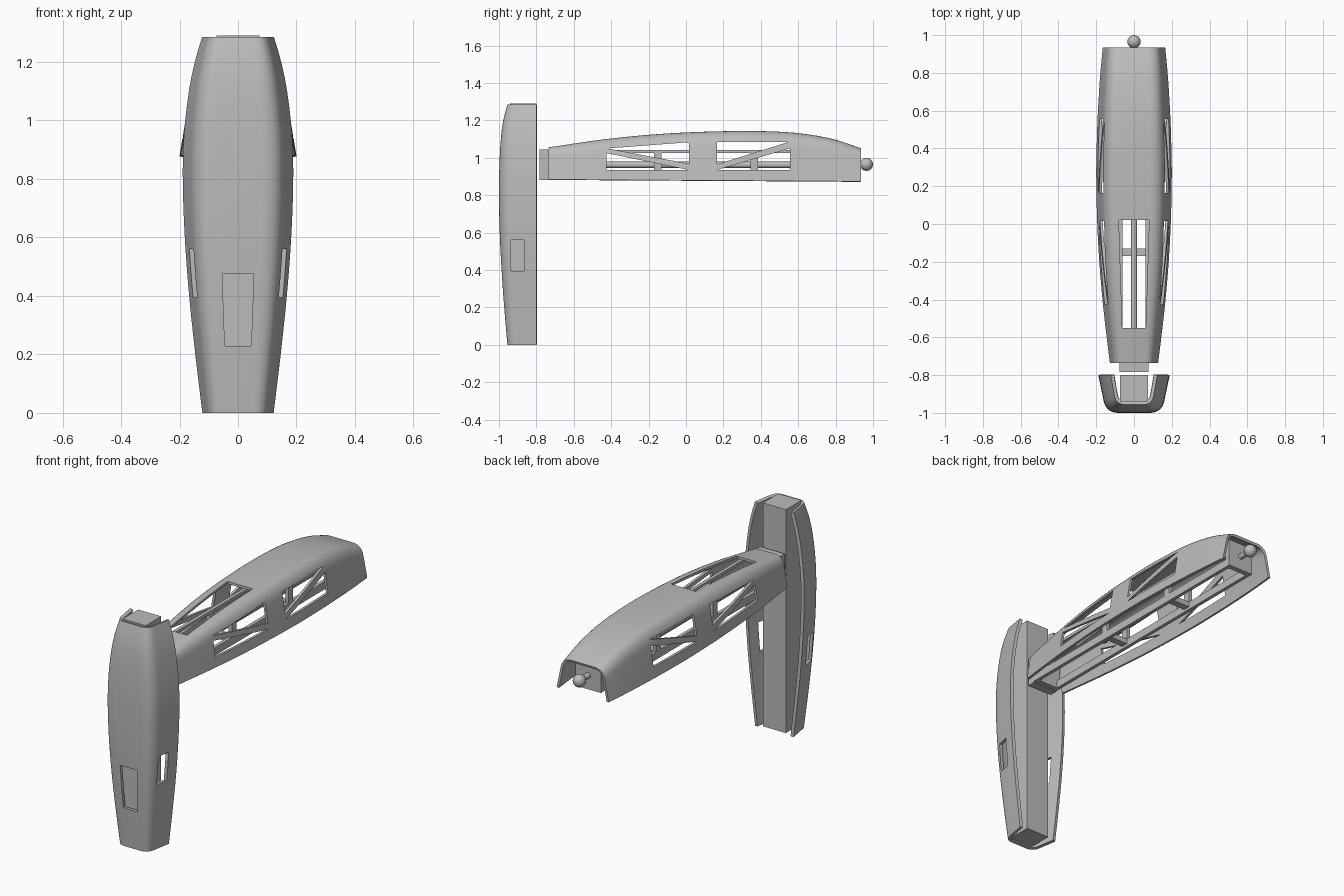
import bpy, bmesh, math
from mathutils import Vector

if "Cube" in bpy.data.objects:
    bpy.data.objects.remove(bpy.data.objects["Cube"])

grey = bpy.data.materials.new("plain_grey")
grey.diffuse_color = (0.5, 0.5, 0.5, 1)
grey.use_nodes = True
grey.node_tree.nodes["Principled BSDF"].inputs["Base Color"].default_value = grey.diffuse_color


def make(name, bm):
    me = bpy.data.meshes.new(name)
    bm.to_mesh(me)
    bm.free()
    ob = bpy.data.objects.new(name, me)
    bpy.context.collection.objects.link(ob)
    me.materials.append(grey)
    return ob


def box(name, x, y, z):
    bm = bmesh.new()
    bmesh.ops.create_cube(bm, size=1)
    for v in bm.verts:
        v.co = Vector([a + (b - a) * (c + 0.5) for (a, b), c in zip((x, y, z), v.co)])
    return make(name, bm)


def smooth(ob, angle=35):
    bpy.ops.object.select_all(action='DESELECT')
    ob.select_set(True)
    bpy.context.view_layer.objects.active = ob
    bpy.ops.object.shade_smooth_by_angle(angle=math.radians(angle))


def curve(table, t, k):
    """Smooth interpolation of column k at station t."""
    n = len(table)
    i = 0
    while i < n - 2 and t > table[i + 1][0]:
        i += 1

    def slope(j):
        a, b = table[max(j - 1, 0)], table[min(j + 1, n - 1)]
        return (b[k] - a[k]) / (b[0] - a[0])
    a, b = table[i], table[i + 1]
    h = b[0] - a[0]
    u = (t - a[0]) / h
    return ((2*u**3 - 3*u*u + 1) * a[k] + (u**3 - 2*u*u + u) * h * slope(i)
            + (3*u*u - 2*u**3) * b[k] + (u**3 - u*u) * h * slope(i + 1))


def section(w, d):
    """Rounded U: open edge half-width w, depth d."""
    a, c = Vector((w, 0)), Vector((w * 0.78, d))
    p, q = c.lerp(a, 0.32), c.lerp(Vector((0, d * 1.0)), 0.45)
    half = [a, a.lerp(p, 0.5)]
    for i in range(9):
        u = i / 8
        half.append(p * (1-u)**2 + c * 2*u*(1-u) + q * u*u)
    return half + [Vector((-v.x, v.y)) for v in reversed(half)]


def shell(name, table, place, outward, thick, steps=28):
    bm = bmesh.new()
    t0, t1 = table[0][0], table[-1][0]
    rows = []
    for s in range(steps + 1):
        t = t0 + (t1 - t0) * s / steps
        rows.append([bm.verts.new(place(t, p.x, p.y))
                     for p in section(curve(table, t, 1), curve(table, t, 2))])
    for r, q in zip(rows, rows[1:]):
        for i in range(len(r) - 1):
            bm.faces.new((r[i], r[i+1], q[i+1], q[i]))
    bm.normal_update()
    total = sum((f.normal * f.calc_area() for f in bm.faces), Vector())
    if total.dot(Vector(outward)) < 0:
        bmesh.ops.reverse_faces(bm, faces=bm.faces[:])
    ob = make(name, bm)
    m = ob.modifiers.new("wall", 'SOLIDIFY')
    m.thickness, m.offset = thick, -1
    return ob


def prism(points, to3d, lo, hi):
    bm = bmesh.new()
    a = [bm.verts.new(to3d(u, v, lo)) for u, v in points]
    b = [bm.verts.new(to3d(u, v, hi)) for u, v in points]
    n = len(points)
    bm.faces.new(a)
    bm.faces.new(b)
    for i in range(n):
        bm.faces.new((a[i], a[(i+1) % n], b[(i+1) % n], b[i]))
    bmesh.ops.recalc_face_normals(bm, faces=bm.faces[:])
    ob = make("window_cutter", bm)
    ob.hide_render = True
    return ob


def cut(ob, cutters):
    for c in cutters:
        m = ob.modifiers.new("window", 'BOOLEAN')
        m.operation, m.solver, m.object = 'DIFFERENCE', 'EXACT', c
    dg = bpy.context.evaluated_depsgraph_get()
    me = bpy.data.meshes.new_from_object(ob.evaluated_get(dg))
    ob.modifiers.clear()
    ob.data = me
    for c in cutters:
        bpy.data.objects.remove(c)
    smooth(ob)


def side(y, z, x):
    return (x, y, z)


# upright cover: z, half-width, depth
upright = [(0, .122, .155), (.2, .146, .172), (.4, .167, .186), (.6, .182, .196), (.8, .189, .2),
           (.95, .185, .198), (1.1, .168, .19), (1.2, .148, .177), (1.285, .123, .155)]
cover = shell("upright_cover", upright, lambda t, a, b: (a, -.8 - b, t), (0, -1, 0), .018)
cut(cover, [
    prism([(-.045, .228), (.045, .228), (.054, .475), (-.054, .475)],
          lambda x, z, y: (x, y, z), -1.1, -.9),
    prism([(-.935, .395), (-.865, .395), (-.865, .56), (-.935, .56)], side, -.4, .4)])

# arm cover: y, half-width, height
arm = [(-.735, .128, .172), (-.42, .165, .219), (-.1, .19, .25), (.25, .2, .265), (.5, .195, .263),
       (.65, .188, .25), (.8, .178, .222), (.935, .165, .177)]
arm_cover = shell("arm_cover", arm,
                  lambda t, a, b: (a, t, .88 - .006 * (t + .1) + b), (0, 0, 1), .014)
triangles = [
    [(-.42, 1.05), (.015, 1.083), (.015, .968)],
    [(-.425, 1.025), (-.425, .935), (.015, .935)],
    [(.165, 1.085), (.55, 1.085), (.165, .965)],
    [(.555, 1.05), (.555, .935), (.165, .935)]]
cutters = [prism(t, side, -.4, .4) for t in triangles]
cutters.append(prism([(-.062, -.55), (.062, -.55), (.08, .02), (-.08, .02)],
                     lambda x, y, z: (x, y, z), 1.03, 1.3))
cut(arm_cover, cutters)

# inner post and connector plate
box("inner_post", (-.073, .073), (-.94, -.8), (.01, 1.29))
box("connector_plate", (-.078, .078), (-.783, -.738), (.88, 1.045))

# inner arm frame
for s in (-1, 1):
    xs = sorted((s * .06, s * .08))
    box("upper_rail", xs, (-.72, .87), (1.025, 1.042))
    box("lower_rail", xs, (-.72, .87), (.885, .93))
    for y in (-.15, .365):
        box("frame_upright", xs, (y - .02, y + .02), (.93, 1.025))
for y in (-.15, .365):
    box("cross_bar", (-.06, .06), (y - .02, y + .02), (.9, .93))
box("rear_end_plate", (-.08, .08), (.855, .885), (.885, 1.042))
box("front_end_plate", (-.08, .08), (-.738, -.71), (.885, 1.04))


def rod(name, r, y0, y1, z):
    bpy.ops.mesh.primitive_cylinder_add(vertices=24, radius=r, depth=y1 - y0,
                                        location=(0, (y0 + y1) / 2, z),
                                        rotation=(math.pi / 2, 0, 0))
    ob = bpy.context.object
    ob.name = name
    ob.data.materials.append(grey)
    smooth(ob)


# centre rod, ball stem and ball
rod("centre_rod", .017, -.71, .86, .962)
rod("ball_stem", .016, .88, .96, .965)
bpy.ops.mesh.primitive_uv_sphere_add(segments=24, ring_count=14, radius=.035,
                                     location=(0, .965, .965))
ball = bpy.context.object
ball.name = "end_ball"
ball.data.materials.append(grey)
smooth(ball)
